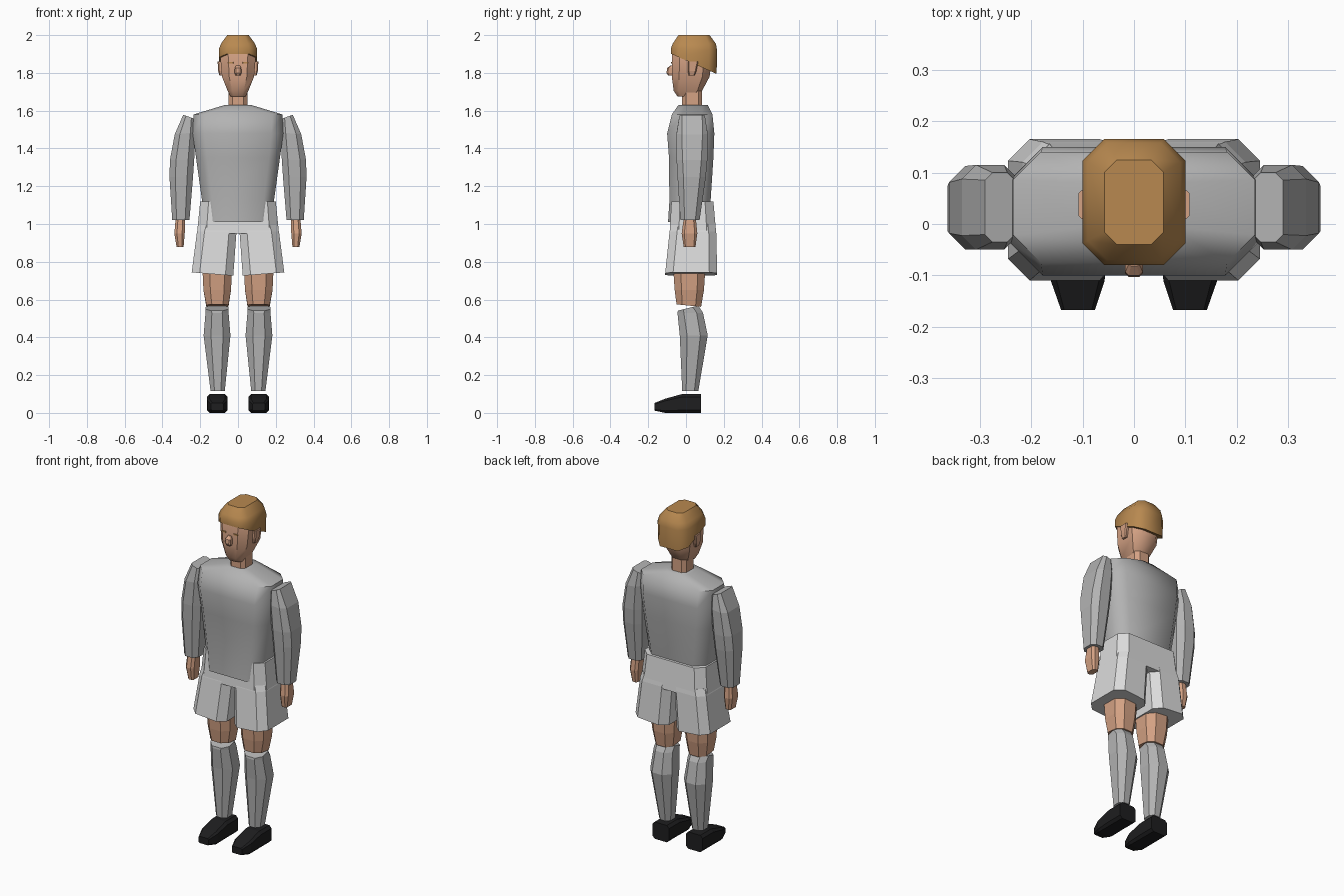
import bpy, bmesh, math


def material(name, rgb):
    m = bpy.data.materials.new(name)
    m.diffuse_color = (*rgb, 1)
    return m


SHIRT = material("shirt grey", (0.45, 0.45, 0.45))
SHORTS = material("shorts pale grey", (0.71, 0.71, 0.71))
SKIN = material("skin", (0.66, 0.36, 0.23))
HAIR = material("hair brown", (0.48, 0.25, 0.08))
BLACK = material("shoe black", (0.013, 0.013, 0.014))


def loft(name, rings, mat, chamfer=0.4, side=1, smooth=None, lay_down=False):
    """Stack chamfered rectangles (z, x0, x1, y0, y1, x slope, y slope)."""
    bm = bmesh.new()
    loops = []
    for ring in rings:
        z, x0, x1, y0, y1, sx, sy = (*ring, 0, 0)[:7]
        cx, cy, hx, hy = (x0 + x1) / 2, (y0 + y1) / 2, (x1 - x0) / 2, (y1 - y0) / 2
        c = chamfer * min(hx, hy)
        loop = []
        for px, py in ((hx, c - hy), (hx, hy - c), (hx - c, hy), (c - hx, hy),
                       (-hx, hy - c), (-hx, c - hy), (c - hx, -hy), (hx - c, -hy)):
            co = (cx + px, cy + py, z + sx * px + sy * py)
            if lay_down:
                co = (co[0], -co[2], co[1])
            loop.append(bm.verts.new((side * co[0], co[1], co[2])))
        loops.append(loop)
    for a, b in zip(loops, loops[1:]):
        for i in range(8):
            j = (i + 1) % 8
            bm.faces.new((a[i], a[j], b[j], b[i]))
    bm.faces.new(loops[0][::-1])
    bm.faces.new(loops[-1])
    bmesh.ops.recalc_face_normals(bm, faces=bm.faces)
    mesh = bpy.data.meshes.new(name)
    bm.to_mesh(mesh)
    bm.free()
    mesh.materials.append(mat)
    obj = bpy.data.objects.new(name, mesh)
    bpy.context.collection.objects.link(obj)
    if smooth:
        bpy.ops.object.select_all(action='DESELECT')
        obj.select_set(True)
        bpy.context.view_layer.objects.active = obj
        bpy.ops.object.shade_smooth_by_angle(angle=math.radians(smooth))
    return obj


# Shirt body
loft("shirt", [(1.01, -.175, .175, -.095, .12),
               (1.12, -.19, .19, -.088, .13),
               (1.35, -.222, .222, -.09, .145),
               (1.48, -.24, .24, -.10, .15),
               (1.58, -.235, .235, -.075, .14),
               (1.63, -.07, .07, -.04, .115)], SHIRT, 0.5, smooth=50)

# Shorts waist
loft("shorts_waist", [(.95, -.217, .217, -.087, .16),
                      (1.12, -.2, .2, -.077, .145)], SHORTS, 0.4)

# Neck and head
loft("neck", [(1.58, -.05, .05, -.02, .085),
              (1.72, -.05, .05, -.02, .085)], SKIN)
loft("head", [(1.675, -.04, .04, -.045, .05),
              (1.705, -.055, .055, -.065, .085),
              (1.78, -.085, .085, -.075, .125),
              (1.90, -.095, .095, -.075, .14),
              (1.94, -.08, .08, -.06, .13)], SKIN, 0.45, smooth=40)
loft("nose", [(1.785, -.012, .012, -.095, -.06),
              (1.80, -.018, .018, -.103, -.06),
              (1.825, -.017, .017, -.10, -.06),
              (1.84, -.010, .010, -.082, -.06)], SKIN)

# Hair cap, lower at the back
loft("hair", [(1.848, -.10, .10, -.08, .162, 0, -.44),
              (1.925, -.10, .10, -.08, .165, 0, -.05),
              (1.955, -.09, .09, -.07, .158),
              (2.0, -.057, .057, -.04, .125)], HAIR, 0.42, smooth=50)

for side, tag in ((1, "right"), (-1, "left")):
    # Face details
    loft("ear_" + tag, [(1.785, .075, .098, .015, .045),
                        (1.81, .075, .105, .01, .055),
                        (1.86, .08, .108, .01, .065)], SKIN, side=side)
    loft("eyebrow_" + tag, [(1.85, .025, .052, -.079, -.072),
                            (1.858, .025, .052, -.079, -.072)], HAIR, 0.1, side)
    # Arms
    loft("sleeve_" + tag, [(1.02, .257, .348, -.03, .072),
                           (1.25, .238, .363, -.045, .105),
                           (1.34, .232, .36, -.05, .113),
                           (1.48, .225, .335, -.05, .115, -.1),
                           (1.568, .232, .29, -.035, .10, .35)], SHIRT, 0.5, side)
    loft("hand_" + tag, [(.878, .288, .325, -.012, .05),
                         (.95, .282, .337, -.023, .06),
                         (1.03, .28, .33, -.012, .052)], SKIN, 0.5, side)
    # Legs
    loft("shorts_leg_" + tag, [(.735, .025, .245, -.11, .165, .08),
                               (.96, .008, .217, -.087, .16),
                               (1.0, .0, .205, -.08, .155)], SHORTS, 0.38, side)
    loft("thigh_" + tag, [(.568, .05, .168, -.05, .08, 0, -.1),
                          (.65, .037, .183, -.06, .095),
                          (.80, .03, .19, -.07, .105)], SKIN, 0.5, side)
    loft("sock_" + tag, [(.115, .07, .145, -.02, .065),
                         (.41, .04, .182, -.033, .115),
                         (.53, .05, .172, -.045, .09),
                         (.555, .05, .172, -.043, .065, 0, .25)], SHIRT, 0.55, side)
    # Shoes, lofted from heel to toe
    loft("shoe_" + tag, [(-.08, .055, .165, 0, .10),
                         (.02, .055, .165, 0, .10),
                         (.11, .057, .162, 0, .075),
                         (.167, .076, .142, .012, .052)], BLACK, 0.3, side, lay_down=True)
